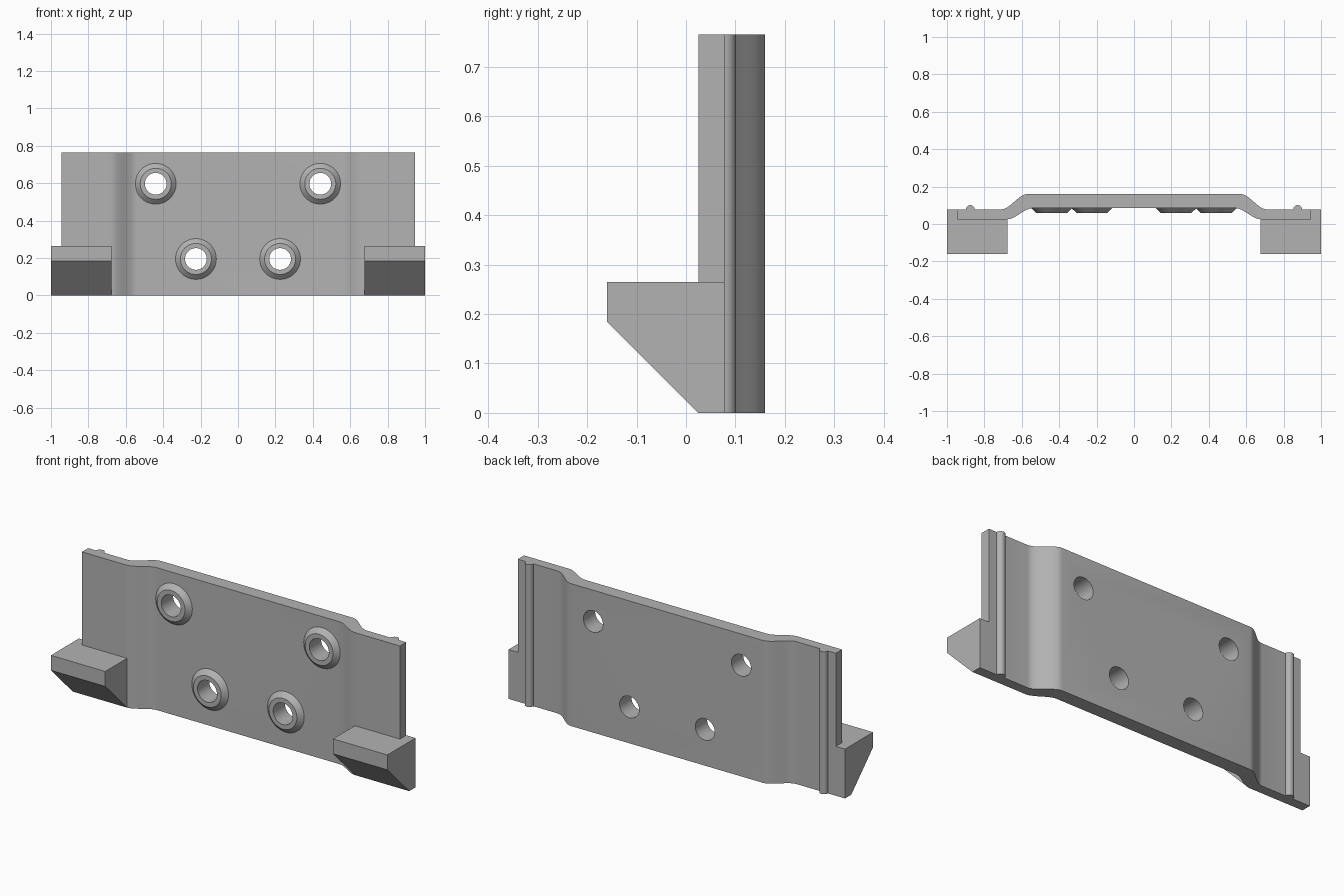
import bpy, bmesh, math
from mathutils import Vector

old = bpy.data.objects.get("Cube")
if old:
    bpy.data.objects.remove(old, do_unlink=True)

HEIGHT, LUG_TOP = 0.765, 0.265
END_FRONT, END_BACK = 0.025, 0.078
MID_FRONT, MID_BACK = 0.085, 0.16
HOLE_R = 0.058

grey = bpy.data.materials.new("plain_grey")
grey.use_nodes = True
colour = (0.45, 0.45, 0.45, 1)
grey.diffuse_color = colour
grey.node_tree.nodes["Principled BSDF"].inputs["Base Color"].default_value = colour


def finish(name, bm, smooth=True):
    bmesh.ops.recalc_face_normals(bm, faces=bm.faces)
    mesh = bpy.data.meshes.new(name)
    bm.to_mesh(mesh)
    bm.free()
    mesh.materials.append(grey)
    obj = bpy.data.objects.new(name, mesh)
    bpy.context.collection.objects.link(obj)
    if smooth:
        shade(obj)
    return obj


def shade(obj):
    bpy.ops.object.select_all(action='DESELECT')
    obj.select_set(True)
    bpy.context.view_layer.objects.active = obj
    bpy.ops.object.shade_smooth_by_angle(angle=math.radians(30))


def prism(name, points, direction, smooth=True):
    """Extrude a closed outline along a direction."""
    bm = bmesh.new()
    face = bm.faces.new([bm.verts.new(p) for p in points])
    ext = bmesh.ops.extrude_face_region(bm, geom=[face])
    verts = [v for v in ext["geom"] if isinstance(v, bmesh.types.BMVert)]
    bmesh.ops.translate(bm, verts=verts, vec=Vector(direction))
    return finish(name, bm, smooth)


def s_bend(x0, y0, x1, y1, steps=14):
    """Smooth step from one flat to the next."""
    pts = []
    for i in range(steps + 1):
        t = i / steps
        pts.append((x0 + (x1 - x0) * t, y0 + (y1 - y0) * t * t * (3 - 2 * t)))
    return pts


# Plate: raised middle, stepped ends and a round bead on each end's back
front = s_bend(0.54, MID_FRONT, 0.68, END_FRONT) + [(0.945, END_FRONT)]
bead = [(0.875 + 0.023 * math.cos(a), END_BACK + 0.023 * math.sin(a))
        for a in (math.pi * i / 12 for i in range(13))]
back = [(0.945, END_BACK)] + bead + s_bend(0.71, END_BACK, 0.57, MID_BACK)
half = front + back
outline = half + [(-x, y) for x, y in reversed(half)]
plate = prism("plate", [(x, y, 0) for x, y in outline], (0, 0, HEIGHT), False)

# Holes and their tapered bosses
spots = {"upper": (0.44, 0.597), "lower": (0.225, 0.195)}
sides = {"left": 1, "right": -1}
ring = [(HOLE_R, MID_FRONT), (0.109, MID_FRONT), (0.083, 0.06), (HOLE_R, 0.06)]
SEG = 48
for level, (cx, cz) in spots.items():
    for side, s in sides.items():
        circle = [(math.cos(2 * math.pi * i / SEG), math.sin(2 * math.pi * i / SEG))
                  for i in range(SEG)]
        cutter = prism("hole_cutter", [(s * cx + HOLE_R * c, 0, cz + HOLE_R * d)
                                       for c, d in circle], (0, 0.3, 0), False)
        cutter.hide_render = True
        mod = plate.modifiers.new("hole", 'BOOLEAN')
        mod.operation, mod.solver, mod.object = 'DIFFERENCE', 'EXACT', cutter
        bpy.context.view_layer.objects.active = plate
        bpy.ops.object.modifier_apply(modifier=mod.name)
        bpy.data.objects.remove(cutter, do_unlink=True)

        bm = bmesh.new()
        loops = [[bm.verts.new((s * cx + r * c, y, cz + r * d)) for c, d in circle]
                 for r, y in ring]
        for a, b in zip(loops, loops[1:]):
            for i in range(SEG):
                j = (i + 1) % SEG
                bm.faces.new((a[i], a[j], b[j], b[i]))
        for i in range(SEG):
            j = (i + 1) % SEG
            bm.faces.new((loops[3][i], loops[3][j], loops[0][j], loops[0][i]))
        finish(f"{level}_{side}_boss", bm)
shade(plate)

# Wedge-shaped lugs at the lower corners, with a tab beside the plate edge
wedge = [(END_FRONT, 0), (-0.16, 0.185), (-0.16, LUG_TOP), (END_FRONT, LUG_TOP)]
tab = [(END_FRONT, 0), (END_FRONT, LUG_TOP), (END_BACK, LUG_TOP), (END_BACK, 0)]
for side, s in sides.items():
    for name, shape, inner in (("lug", wedge, 0.677), ("lug_tab", tab, 0.945)):
        prism(f"{side}_{name}", [(s * inner, y, z) for y, z in shape],
              (s * (1 - inner), 0, 0), False)
